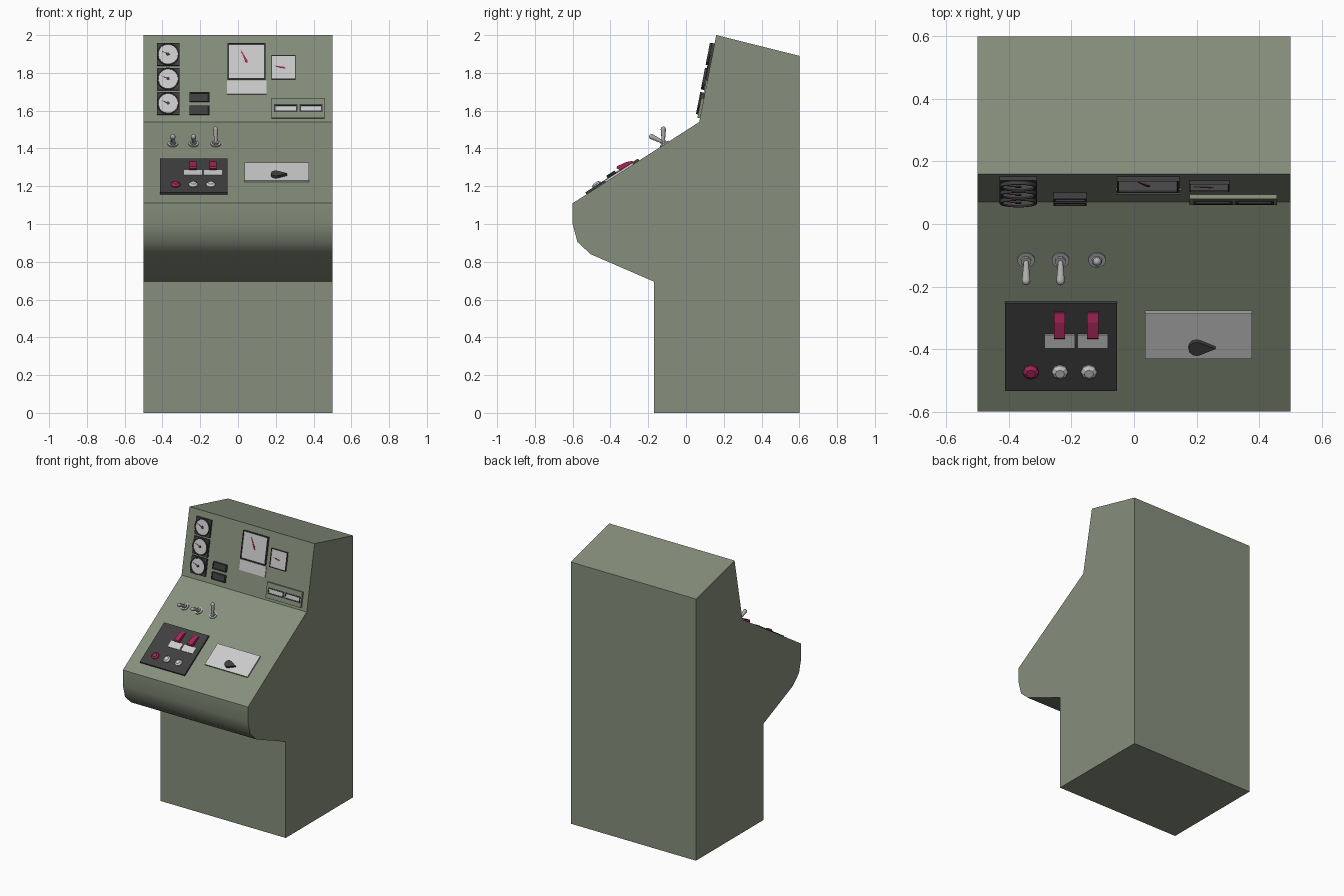
import bpy, bmesh
from math import cos, sin, pi, radians
from mathutils import Matrix, Vector

if "Cube" in bpy.data.objects:
    bpy.data.objects.remove(bpy.data.objects["Cube"])


def material(name, r, g, b):
    m = bpy.data.materials.new(name)
    m.diffuse_color = (r, g, b, 1)
    m.use_nodes = True
    m.node_tree.nodes["Principled BSDF"].inputs["Base Color"].default_value = m.diffuse_color
    return m


GREEN = material("green_paint", 0.24, 0.275, 0.20)
DARK = material("dark_plastic", 0.05, 0.05, 0.05)
WHITE = material("pale_face", 0.72, 0.72, 0.72)
RED = material("red_plastic", 0.38, 0.02, 0.10)
METAL = material("metal", 0.42, 0.42, 0.42)


def frame(origin, u, v):
    u, v = Vector(u).normalized(), Vector(v).normalized()
    m = Matrix((u, v, u.cross(v))).transposed().to_4x4()
    m.translation = origin
    return m


def finish(name, bm, mats, smooth=None):
    me = bpy.data.meshes.new(name)
    bm.to_mesh(me)
    bm.free()
    ob = bpy.data.objects.new(name, me)
    bpy.context.collection.objects.link(ob)
    for m in mats:
        me.materials.append(m)
    if smooth:
        bpy.ops.object.select_all(action='DESELECT')
        ob.select_set(True)
        bpy.context.view_layer.objects.active = ob
        bpy.ops.object.shade_smooth_by_angle(angle=radians(smooth))
    return ob


def prism(name, m, pts, w0, w1, mats, rim=0, recess=0, smooth=None):
    """Extrude an outline from w0 to w1 in frame m, with an optional recessed face."""
    bm = bmesh.new()
    low = [bm.verts.new((x, y, w0)) for x, y in pts]
    high = [bm.verts.new((x, y, w1)) for x, y in pts]
    bm.faces.new(low[::-1])
    top = bm.faces.new(high)
    for i in range(len(pts)):
        j = (i + 1) % len(pts)
        bm.faces.new((low[i], low[j], high[j], high[i]))
    bm.normal_update()
    if rim:
        bmesh.ops.inset_region(bm, faces=[top], thickness=rim)
        bmesh.ops.inset_region(bm, faces=[top], thickness=0.001, depth=-recess)
        top.material_index = 1
    bmesh.ops.transform(bm, matrix=m, verts=bm.verts)
    return finish(name, bm, mats, smooth)


def rect(u0, u1, v0, v1):
    return [(u0, v0), (u1, v0), (u1, v1), (u0, v1)]


def ngon(u, v, r, n):
    return [(u + r * cos(2 * pi * (i + .5) / n), v + r * sin(2 * pi * (i + .5) / n)) for i in range(n)]


def needle(name, m, base, tip, w, mat, width=0.006):
    b, t = Vector(base), Vector(tip)
    d = (t - b).normalized()
    s = Vector((-d.y, d.x)) * width
    prism(name, m, [b - d * 0.012, b - s, t, b + s], w, w + 0.002, [mat])


# Cabinet: one side profile extruded across the width
side = frame((0, 0, 0), (0, 1, 0), (0, 0, 1))
profile = [(-.17, 0), (.6, 0), (.6, 1.89), (.16, 2), (.07, 1.54), (-.6, 1.11),
           (-.6, 1.0), (-.575, .905), (-.505, .84), (-.17, .695)]
prism("cabinet", side, profile, -.5, .5, [GREEN], smooth=40)

# Panel frames: u across, v up the slope, w outward
upper = frame((0, .07, 1.54), (1, 0, 0), (0, .09, .46))
desk = frame((0, -.6, 1.11), (1, 0, 0), (0, .67, .43))
desk_side = desk @ Matrix(((0, 0, 1, 0), (1, 0, 0, 0), (0, 1, 0, 0), (0, 0, 0, 1)))

# Round gauges
for i, v in enumerate((.363, .23, .098)):
    u = -.37
    prism(f"gauge_plate_{i}", upper, rect(u - .06, u + .06, v - .06, v + .06), -.002, .013, [DARK])
    prism(f"gauge_dial_{i}", upper, ngon(u, v, .059, 24), .012, .025, [DARK, WHITE], .006, .005, 30)
    needle(f"gauge_needle_{i}", upper, (u, v), (u - .036, v + .016), .021, RED, .004)
    prism(f"gauge_hub_{i}", upper, ngon(u, v, .009, 8), .019, .024, [DARK])

# Small dark indicator windows
for i, v in enumerate((.037, .108)):
    prism(f"indicator_{i}", upper, rect(-.257, -.152, v, v + .049), -.002, .02, [DARK, DARK], .007, .006)

# Large and small square meters, with a label plate
prism("large_meter", upper, rect(-.055, .145, .229, .423), -.002, .015, [DARK, WHITE], .009, .005)
needle("large_meter_needle", upper, (.045, .325), (.012, .392), .011, RED, .007)
prism("large_meter_label", upper, rect(-.057, .15, .149, .224), -.002, .005, [WHITE])
prism("small_meter", upper, rect(.177, .305, .229, .358), -.002, .012, [DARK, WHITE], .005, .004)
needle("small_meter_needle", upper, (.242, .291), (.192, .302), .009, RED, .005)

# Twin display box
prism("display_box", upper, rect(.177, .458, .02, .127), -.002, .014, [GREEN])
for i, (a, b) in enumerate(((.19, .315), (.325, .447))):
    prism(f"display_window_{i}", upper, rect(a, b, .05, .093), .013, .017, [DARK, WHITE], .011, .002)

# Toggle switches: washer, collar, and a flared lever with rounded tip
for i, (u, d) in enumerate(((-.345, (0, -.062, .03)), (-.235, (0, -.062, .03)), (-.118, (0, 0, .07)))):
    v = .578
    prism(f"toggle_washer_{i}", desk, ngon(u, v, .028, 12), -.002, .006, [METAL])
    prism(f"toggle_collar_{i}", desk, ngon(u, v, .017, 8), .006, .016, [METAL])
    d = Vector(d)
    start = desk @ Vector((u, v, .012))
    turn = d.to_track_quat('Z', 'Y').to_matrix().to_4x4()
    bm = bmesh.new()
    bmesh.ops.create_cone(bm, cap_ends=True, segments=10, radius1=.008, radius2=.014, depth=d.length,
                          matrix=Matrix.Translation(start + d / 2) @ turn)
    bmesh.ops.create_uvsphere(bm, u_segments=10, v_segments=6, radius=.014,
                              matrix=Matrix.Translation(start + d) @ turn)
    finish(f"toggle_lever_{i}", bm, [METAL], 40)

# Dark switch plate
prism("switch_plate", desk, rect(-.412, -.055, .087, .418), -.004, .012, [DARK])

# Guarded red switches above pale labels
for i, u in enumerate((-.238, -.132)):
    prism(f"switch_label_{i}", desk, rect(u - .047, u + .047, .252, .302), .011, .016, [WHITE])
    guard = [(.305, .011), (.387, .011), (.387, .018), (.358, .03), (.303, .038), (.296, .03)]
    prism(f"red_switch_{i}", desk_side, guard, u - .018, u + .018, [RED])

# Push buttons: eight-sided domes
for i, (u, mat) in enumerate(((-.33, RED), (-.237, WHITE), (-.144, WHITE))):
    bm = bmesh.new()
    for r1, r2, w0, w1 in ((.026, .026, .01, .018), (.026, .015, .018, .027)):
        bmesh.ops.create_cone(bm, cap_ends=True, segments=8, radius1=r1, radius2=r2, depth=w1 - w0,
                              matrix=desk @ Matrix.Translation((u, .16, (w0 + w1) / 2)))
    finish(f"push_button_{i}", bm, [mat])

# Pale selector plate with a teardrop pointer knob
prism("selector_plate", desk, rect(.035, .377, .207, .382), -.002, .01, [WHITE])
r = .026
drop = [(.2 + r * cos(radians(a)), .254 + r * sin(radians(a))) for a in range(60, 301, 30)]
prism("selector_knob", desk, drop + [(.26, .254)], .009, .026, [DARK])
